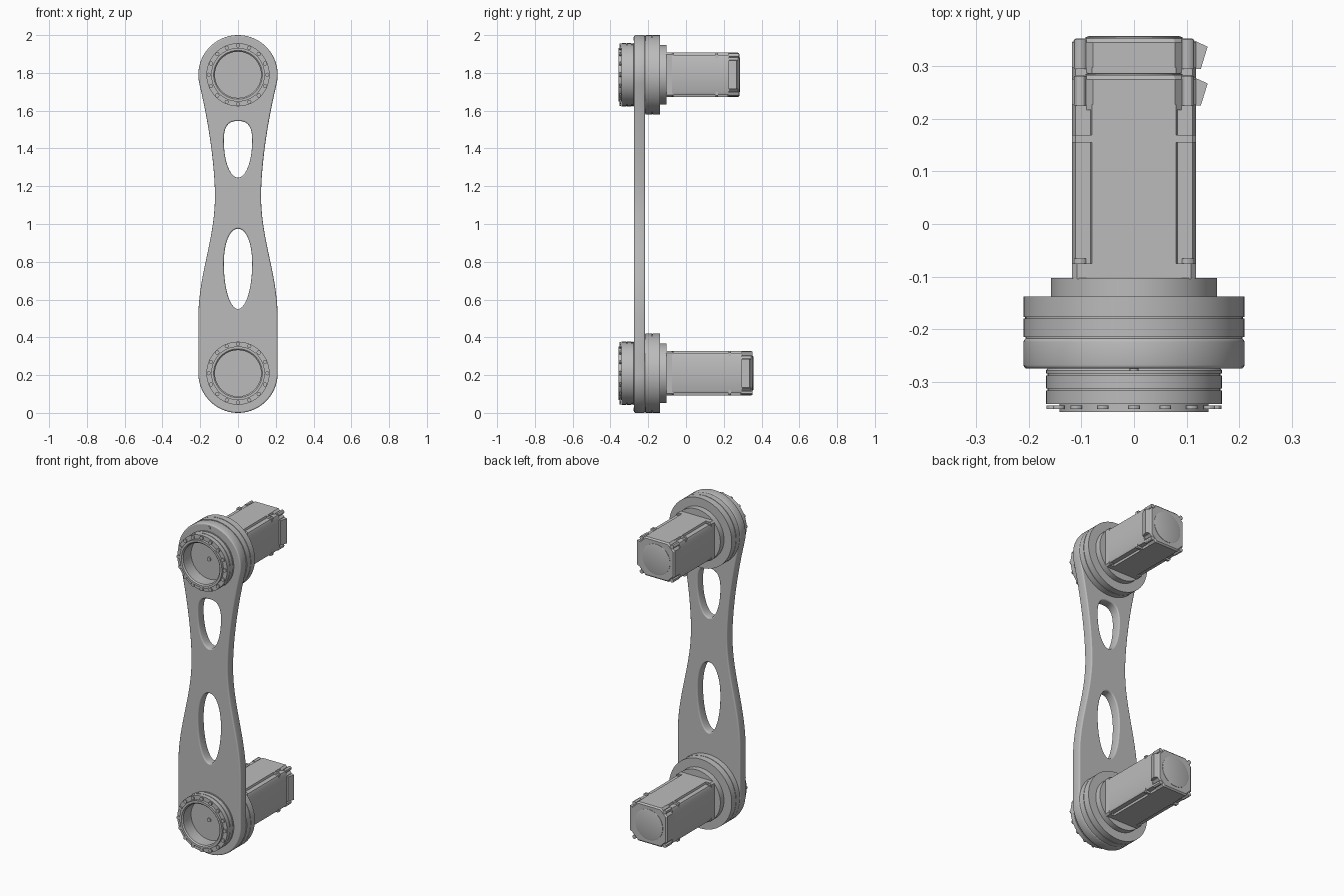
import bpy, bmesh, math
from mathutils import Matrix, Vector

if "Cube" in bpy.data.objects:
    bpy.data.objects.remove(bpy.data.objects["Cube"], do_unlink=True)

grey = bpy.data.materials.new("machined grey")
grey.use_nodes = True
COLOR = (0.5, 0.5, 0.5, 1)
grey.diffuse_color = COLOR
grey.node_tree.nodes["Principled BSDF"].inputs["Base Color"].default_value = COLOR
R = 0.21
JOINTS = {"lower": (R, 0.357), "upper": (2 - R, 0.287)}   # axis height, motor rear end


def finish(obj, angle=30):
    obj.data.materials.clear()
    obj.data.materials.append(grey)
    bpy.ops.object.select_all(action="DESELECT")
    obj.select_set(True)
    bpy.context.view_layer.objects.active = obj
    bpy.ops.object.shade_smooth_by_angle(angle=math.radians(angle))
    return obj


def from_bmesh(name, bm):
    bmesh.ops.recalc_face_normals(bm, faces=bm.faces)
    mesh = bpy.data.meshes.new(name)
    bm.to_mesh(mesh)
    bm.free()
    obj = bpy.data.objects.new(name, mesh)
    bpy.context.collection.objects.link(obj)
    return finish(obj)


def lathe(name, z, profile, steps=72):
    """Spin (radius, y) points about the joint axis."""
    bm = bmesh.new()
    verts = [bm.verts.new((r, y, z)) for r, y in profile]
    edges = [bm.edges.new(pair) for pair in zip(verts, verts[1:])]
    bmesh.ops.spin(bm, geom=verts + edges, cent=(0, 0, z), axis=(0, 1, 0),
                   angle=math.tau, steps=steps)
    bmesh.ops.remove_doubles(bm, verts=bm.verts, dist=1e-5)
    return from_bmesh(name, bm)


def prism(name, points, direction, bevel=0):
    """Extrude a closed 3D outline along a direction."""
    bm = bmesh.new()
    face = bm.faces.new([bm.verts.new(p) for p in points])
    out = bmesh.ops.extrude_face_region(bm, geom=[face], use_keep_orig=True)
    top = [v for v in out["geom"] if isinstance(v, bmesh.types.BMVert)]
    bmesh.ops.translate(bm, verts=top, vec=direction)
    if bevel:
        rim = [e for e in bm.edges if all(v in top for v in e.verts)]
        bmesh.ops.bevel(bm, geom=rim, offset=bevel, segments=1, affect="EDGES")
    return from_bmesh(name, bm)


def studs(name, places, radius, y0, y1, sides=12):
    """A set of short cylinders along y at (x, z) places."""
    bm = bmesh.new()
    for x, z in places:
        bmesh.ops.create_cone(
            bm, cap_ends=True, segments=sides, radius1=radius, radius2=radius, depth=y1 - y0,
            matrix=Matrix.Translation((x, (y0 + y1) / 2, z)) @ Matrix.Rotation(math.pi / 2, 4, "X"))
    return from_bmesh(name, bm)


def ring(z, radius, count, start=0):
    angles = [start + math.tau * i / count for i in range(count)]
    return [(radius * math.cos(a), z + radius * math.sin(a)) for a in angles]


def mirrored(quarter, z, y):
    """Complete a quarter outline to all four quadrants."""
    q = list(quarter)
    half = q + [(-a, b) for a, b in reversed(q)]
    return [(a, y, z + b) for a, b in half + [(-a, -b) for a, b in half]]


# Link arm: rounded ends, a waist, and two egg-shaped windows
def half_width(z):
    if z < 1.15:
        t = min(max((z - 0.5) / 0.65, 0), 1)
        return R - 0.088 * (0.5 - 0.5 * math.cos(math.pi * t))
    return 0.122 + 0.082 * ((z - 1.15) / 0.59) ** 1.7


def egg(middle, up, down, squareness):
    points = []
    for i in range(64):
        a = math.tau * i / 64
        c, s = math.cos(a), math.sin(a)
        n = squareness if s > 0 else 1
        points.append((0.075 * math.copysign(abs(c) ** n, c),
                       middle + (up if s > 0 else down) * math.copysign(abs(s) ** n, s)))
    return points


side = [(half_width(z), z) for z in [0.5 + 1.24 * i / 40 for i in range(41)]]
start = math.asin(-0.05 / R)
top_cap = [(R * math.cos(a), 2 - R + R * math.sin(a))
           for a in [start + (math.pi - 2 * start) * i / 48 for i in range(1, 48)]]
bottom_cap = [(R * math.cos(a), R + R * math.sin(a))
              for a in [math.pi + math.pi * i / 48 for i in range(49)]]
outline = side + top_cap + [(-x, z) for x, z in reversed(side)] + bottom_cap

curve = bpy.data.curves.new("link_arm", "CURVE")
curve.dimensions, curve.fill_mode = "2D", "BOTH"
for points in (outline, egg(0.79, 0.185, 0.24, 0.95), egg(1.44, 0.105, 0.195, 0.75)):
    spline = curve.splines.new("POLY")
    spline.points.add(len(points) - 1)
    for p, (x, z) in zip(spline.points, points):
        p.co = (x, z, 0, 1)
    spline.use_cyclic_u = True
EDGE = 0.007
curve.extrude, curve.bevel_depth, curve.offset = 0.029 - EDGE, EDGE, -EDGE
curve.bevel_resolution = 2
arm = bpy.data.objects.new("link_arm", curve)
bpy.context.collection.objects.link(arm)
arm.rotation_euler.x = math.pi / 2
arm.location.y = -0.246
bpy.ops.object.select_all(action="DESELECT")
arm.select_set(True)
bpy.context.view_layer.objects.active = arm
bpy.ops.object.convert(target="MESH")
finish(bpy.context.object, 40)

for label, (z, end) in JOINTS.items():
    # Hollow output ring, in front of the arm
    lathe(label + "_output_ring", z, [
        (0, -0.25), (0.122, -0.25), (0.122, -0.35), (0.129, -0.357), (0.142, -0.357),
        (0.142, -0.342), (0.167, -0.342), (0.167, -0.316), (0.164, -0.316), (0.164, -0.313),
        (0.167, -0.313), (0.167, -0.288), (0.164, -0.288), (0.164, -0.284), (0.167, -0.284),
        (0.167, -0.278), (0.16, -0.27), (0.16, -0.24), (0, -0.24)])
    studs(label + "_ring_bolts", ring(z, 0.155, 16), 0.011, -0.345, -0.352)
    # Stepped hub and screws inside the bore
    lathe(label + "_inner_hub", z, [
        (0.085, -0.25), (0.085, -0.258), (0.04, -0.258), (0.037, -0.275),
        (0.024, -0.275), (0.024, -0.262), (0.012, -0.262), (0.012, -0.282), (0, -0.282)], 40)
    studs(label + "_hub_screws", ring(z, 0.063, 4), 0.009, -0.264, -0.255)
    out = 0.19 if z > 1 else -0.19
    studs(label + "_arm_screw", [(0, z + out)], 0.009, -0.279, -0.27)

    # Gear housing behind the arm, with motor adapter
    lathe(label + "_gear_housing", z, [
        (0, -0.222), (0.206, -0.222), (0.206, -0.215), (R, -0.215), (R, -0.18),
        (0.207, -0.18), (0.207, -0.177), (R, -0.177), (R, -0.138), (0.158, -0.138),
        (0.158, -0.103), (0, -0.103)])

    # Motor: square flange, corner-stepped body, chamfered rear cap
    prism(label + "_motor_flange", mirrored([(0.118, 0.108), (0.108, 0.118)], z, -0.105),
          Vector((0, 0.03, 0)))
    body = [(0.118, 0.09), (0.111, 0.106), (0.083, 0.106), (0.08, 0.118)]
    prism(label + "_motor_body", mirrored(body, z, -0.08), Vector((0, end + 0.02, 0)))
    prism(label + "_motor_cap", mirrored([(0.118, 0.078), (0.078, 0.118)], z, end - 0.07),
          Vector((0, 0.066, 0)), 0.008)
    lathe(label + "_cap_disc", z, [
        (0.092, end - 0.006), (0.092, end - 0.002), (0.086, end), (0, end)], 48)
    corners = [(sx * 0.102, z + sz * 0.102) for sx in (-1, 1) for sz in (-1, 1)]
    studs(label + "_flange_bolts", corners, 0.012, -0.078, -0.066)
    studs(label + "_cap_bolts", corners, 0.012, end - 0.062, end - 0.006)
    for i, (sx, sz) in enumerate([(-1, -1), (-1, 1), (1, 1), (1, -1)]):
        tab = [(sx * a, end - 0.132, z + sz * b)
               for a, b in ((0.118, 0.085), (0.118, 0.111), (0.111, 0.118), (0.055, 0.118),
                            (0.055, 0.085))]
        prism(f"{label}_cap_tab_{i + 1}", tab, Vector((0, 0.014, 0)))

    # Tilted cable connector on the motor's left side
    wedge = [(0.11, end - 0.008), (0.118, end - 0.01), (0.14, end - 0.02),
             (0.127, end - 0.062), (0.11, end - 0.062)]
    prism(label + "_connector", [(x, y, z - 0.075) for x, y in wedge], Vector((0, 0, 0.15)))
